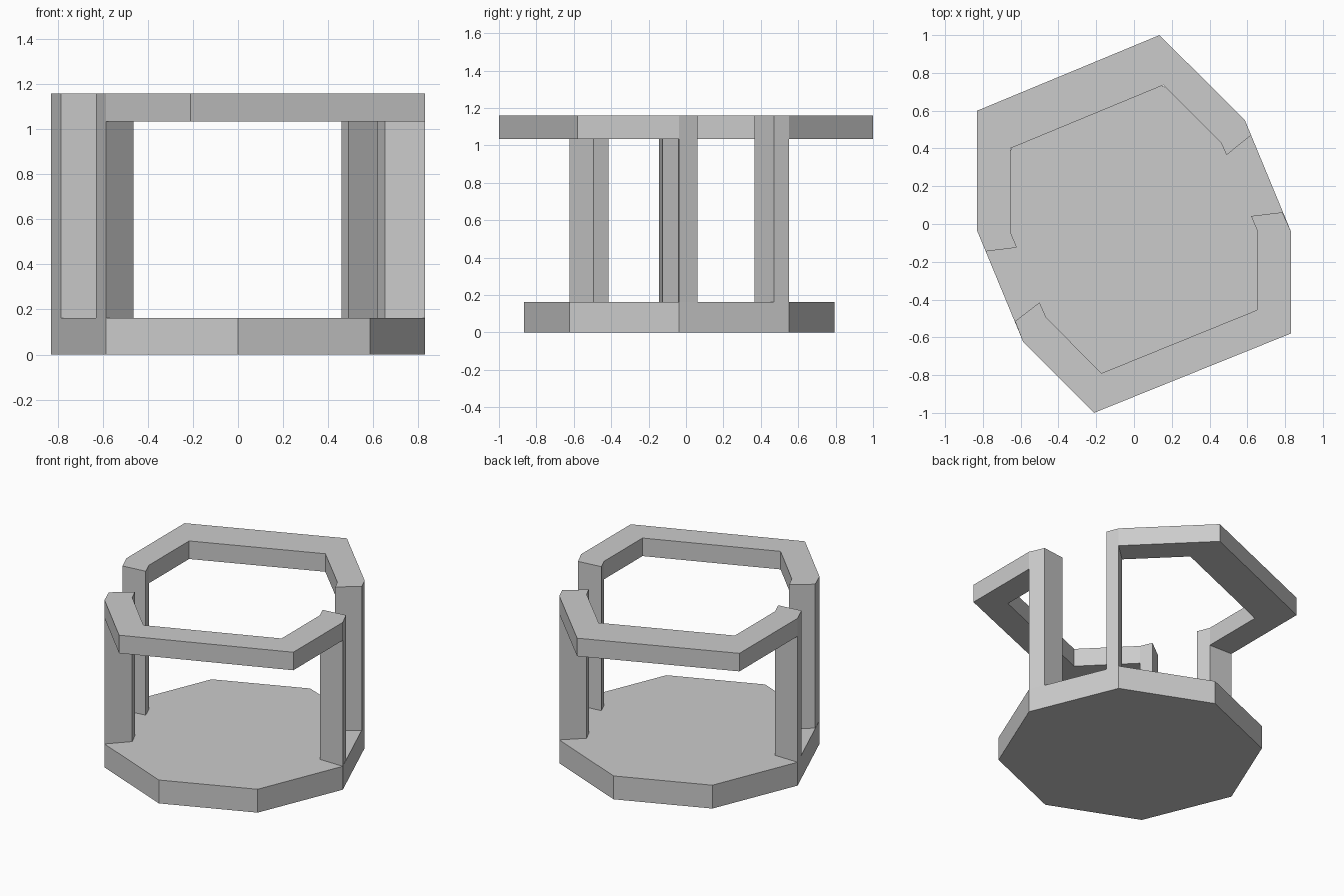
import bpy, bmesh, math

if "Cube" in bpy.data.objects:
    bpy.data.objects.remove(bpy.data.objects["Cube"])

BASE_TOP, RAIL_BOTTOM, RAIL_TOP = 0.162, 1.035, 1.16
CY, R = -0.037, 0.83


def prism(name, points, z0, z1, caps=True):
    """Extrude a flat outline from z0 to z1."""
    bm = bmesh.new()
    low = [bm.verts.new((x, y, z0)) for x, y in points]
    high = [bm.verts.new((x, y, z1)) for x, y in points]
    n = len(points)
    for i in range(n):
        j = (i + 1) % n
        bm.faces.new((low[i], low[j], high[j], high[i]))
    if caps:
        bm.faces.new(low[::-1])
        bm.faces.new(high)
    bmesh.ops.recalc_face_normals(bm, faces=bm.faces)
    mesh = bpy.data.meshes.new(name)
    bm.to_mesh(mesh)
    bm.free()
    obj = bpy.data.objects.new(name, mesh)
    bpy.context.collection.objects.link(obj)
    return obj


def corner(k):
    a = math.radians(45 * k)
    return (R * math.cos(a), CY + R * math.sin(a))


# Octagonal base slab
prism("base", [corner(k) for k in range(8)], 0, BASE_TOP)

# Post cross-sections: outer corner, outer end, inner end, inner corner
posts = {
    "back_right_post": [corner(1), (0.62, 0.47), (0.49, 0.365), (0.46, 0.432)],
    "back_left_post": [corner(4), (-0.785, -0.145), (-0.62, -0.125), (-0.655, -0.04)],
    "front_left_post": [corner(5), (-0.63, -0.515), (-0.5, -0.415), (-0.465, -0.495)],
    "front_right_post": [corner(0), (0.785, 0.062), (0.62, 0.042), (0.652, -0.035)],
}
for name, section in posts.items():
    # reversed winding on the left-hand ends; sides only, ends meet base and rail
    prism(name, section, BASE_TOP, RAIL_BOTTOM, caps=False)


def rail(name, start, end, outer, inner):
    """C-shaped armrest running between two post tops."""
    outline = outer + posts[start] + inner + posts[end][::-1]
    prism(name, outline, RAIL_BOTTOM, RAIL_TOP)


# Upper rails, each bulging past the base
rail("back_rail", "back_right_post", "back_left_post",
     [(-0.83, 0.6), (0.135, 1.0)], [(0.155, 0.735), (-0.655, 0.4)])
rail("front_rail", "front_left_post", "front_right_post",
     [(0.83, -0.58), (-0.212, -1.0)], [(-0.172, -0.79), (0.652, -0.455)])

# Outward normals on the open-ended posts
for name, section in posts.items():
    area = sum(a[0] * b[1] - b[0] * a[1]
               for a, b in zip(section, section[1:] + section[:1]))
    mesh = bpy.data.objects[name].data
    cx = sum(p[0] for p in section) / 4
    cy = sum(p[1] for p in section) / 4
    f = mesh.polygons[0]
    if f.normal.x * (f.center.x - cx) + f.normal.y * (f.center.y - cy) < 0:
        mesh.flip_normals()
